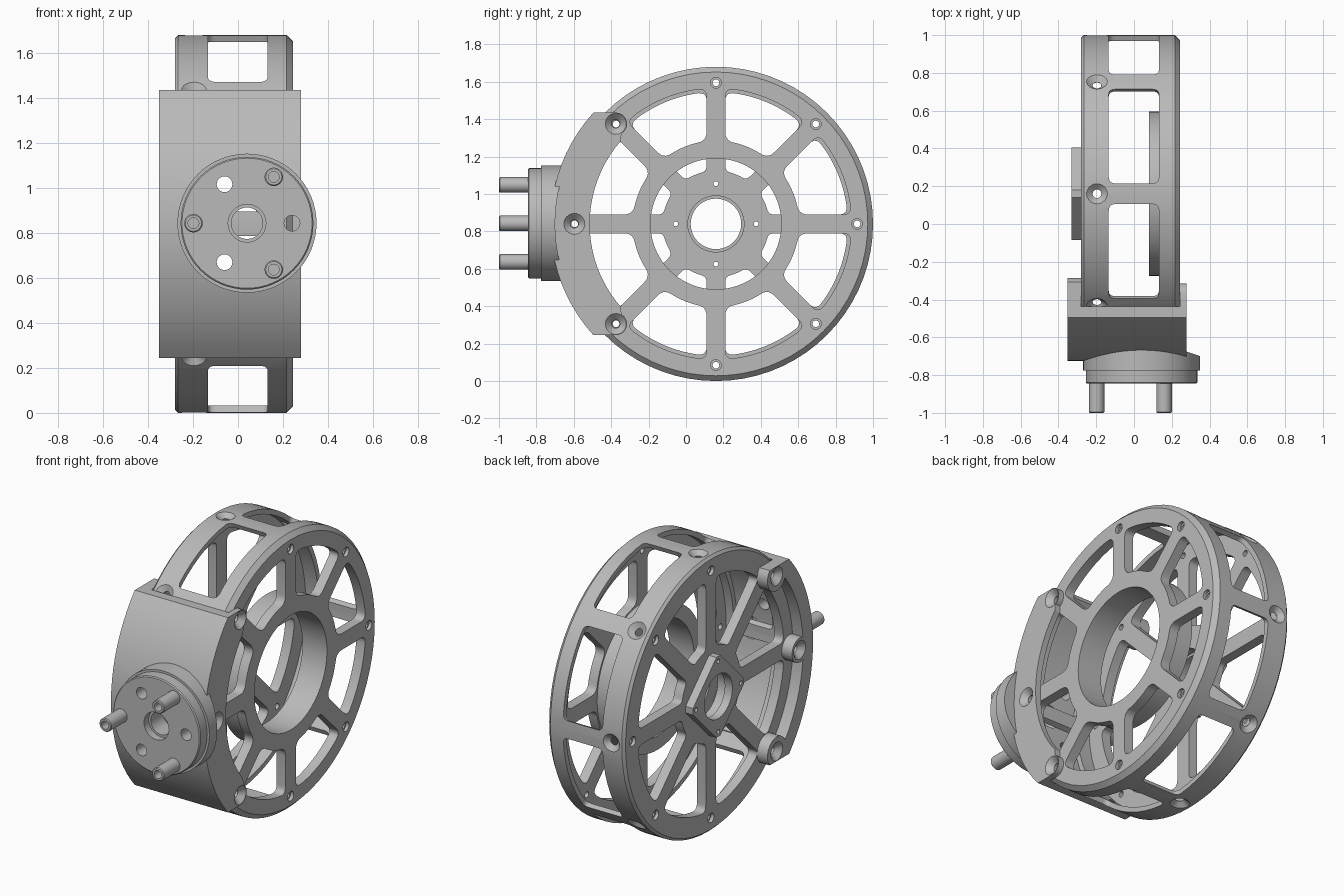
import bpy, bmesh, math
from mathutils import Matrix

if "Cube" in bpy.data.objects:
    bpy.data.objects.remove(bpy.data.objects["Cube"])

CY, CZ, SX = 0.16, 0.84, 0.004     # wheel centre and sideways offset
PI = math.pi
grey = bpy.data.materials.new("machined grey")
grey.diffuse_color = (0.49, 0.49, 0.49, 1)
grey.use_nodes = True
grey.node_tree.nodes["Principled BSDF"].inputs["Base Color"].default_value = grey.diffuse_color

# Local z runs along the wheel axle (world x)
WHEEL = Matrix.Translation((SX, CY, CZ)) @ Matrix(
    ((0, 0, 1, 0), (1, 0, 0, 0), (0, 1, 0, 0), (0, 0, 0, 1)))
# Local z runs along world y, through the coupling centre
COUPLING = Matrix.Translation((.04, 0, .843)) @ Matrix.Rotation(-PI / 2, 4, 'X')
# Local z runs outward along the wheel radius
OUTWARD = Matrix(((0, 0, 1, 0), (0, 1, 0, 0), (1, 0, 0, 0), (0, 0, 0, 1)))


def polar(r, a):
    return (r * math.cos(a), r * math.sin(a))


def arc(r, a0, a1, n, cx=0, cy=0):
    return [(cx + r * math.cos(a0 + (a1 - a0) * i / n),
             cy + r * math.sin(a0 + (a1 - a0) * i / n)) for i in range(n + 1)]


def bend(a, c, b, n=5):
    """Rounded corner from a to b around c."""
    out = []
    for i in range(n + 1):
        t = i / n
        out.append(tuple((1 - t) ** 2 * a[k] + 2 * t * (1 - t) * c[k] + t * t * b[k]
                         for k in (0, 1)))
    return out


def prism(bm, pts, h0, h1, mat):
    low = [bm.verts.new(mat @ Matrix.Translation((u, v, h0)).translation) for u, v in pts]
    top = [bm.verts.new(mat @ Matrix.Translation((u, v, h1)).translation) for u, v in pts]
    bm.faces.new(low)
    bm.faces.new(top)
    n = len(pts)
    for i in range(n):
        j = (i + 1) % n
        bm.faces.new((low[i], low[j], top[j], top[i]))


def lathe(bm, prof, mat, n=64):
    """Spin a closed (height, radius) profile around local z."""
    rings = []
    for k in range(n):
        a = 2 * PI * k / n
        rings.append([bm.verts.new(mat @ Matrix.Translation((*polar(r, a), h)).translation)
                      for h, r in prof])
    m = len(prof)
    for k in range(n):
        A, B = rings[k], rings[(k + 1) % n]
        for i in range(m):
            j = (i + 1) % m
            if prof[i][1] == 0 and prof[j][1] == 0:
                continue
            bm.faces.new((A[i], A[j], B[j], B[i]))
    bmesh.ops.remove_doubles(bm, verts=bm.verts[:], dist=1e-6)


def rod(bm, r, h0, h1, mat, n=20):
    lathe(bm, [(h0, 0), (h0, r), (h1, r), (h1, 0)], mat, n)


def finish(bm, name):
    bmesh.ops.recalc_face_normals(bm, faces=bm.faces[:])
    me = bpy.data.meshes.new(name)
    bm.to_mesh(me)
    bm.free()
    me.materials.append(grey)
    ob = bpy.data.objects.new(name, me)
    bpy.context.collection.objects.link(ob)
    return ob


def cut(ob, bm):
    """Subtract the shapes in bm from ob."""
    cutter = finish(bm, "cutter")
    cutter.hide_render = True
    mod = ob.modifiers.new("cut", 'BOOLEAN')
    mod.operation, mod.solver, mod.object = 'DIFFERENCE', 'EXACT', cutter
    dg = bpy.context.evaluated_depsgraph_get()
    dg.update()
    me = bpy.data.meshes.new_from_object(ob.evaluated_get(dg))
    ob.modifiers.clear()
    ob.data = me
    bpy.data.objects.remove(cutter)


def sector(r0, r1, w, f0, f1):
    """Rounded window between two spokes of width w."""
    def half(r):
        return PI / 8 - math.asin(w / 2 / r)
    a1, a0 = half(r1), half(r0)
    out = arc(r1, -(a1 - f1 / r1), a1 - f1 / r1, 12)
    out += bend(out[-1], polar(r1, a1), polar(r1 - f1, half(r1 - f1)))[1:]
    inn = arc(r0, a0 - f0 / r0, -(a0 - f0 / r0), 8)
    out += bend(polar(r0 + f0, half(r0 + f0)), polar(r0, a0), inn[0])
    out += inn[1:]
    out += bend(inn[-1], polar(r0, -a0), polar(r0 + f0, -half(r0 + f0)))[1:]
    out += bend(polar(r1 - f1, -half(r1 - f1)), polar(r1, -a1), out[0])[:-1]
    return out


def turn(k):
    return Matrix.Rotation(k * PI / 4, 4, 'Z')


# Wheel frame: two thin spoked plates joined by a thin band, with a deep right hub
bm = bmesh.new()
lathe(bm, [(-.27, .84), (.212, .84), (.24, .812), (.24, .35), (.075, .35), (.075, .435),
           (.18, .435), (.18, .81), (-.225, .81), (-.225, .15), (-.285, .15),
           (-.285, .825)], WHEEL, 72)
wheel = finish(bm, "wheel_frame")

# Spoke windows in the right and left plates
for r0, r1, x0, x1, f0 in ((.445, .725, .05, .3, .05), (.285, .705, -.35, -.1, .03)):
    bm = bmesh.new()
    for k in range(8):
        prism(bm, sector(r0, r1, .1, f0, .045), x0, x1, WHEEL @ turn(k + .5))
    cut(wheel, bm)

# Rim windows
bm = bmesh.new()
X0, X1, H, F = -.138, .128, .27, .035
win = (bend((X0, -H + F), (X0, -H), (X0 + F, -H)) + bend((X1 - F, -H), (X1, -H), (X1, -H + F))
       + bend((X1, H - F), (X1, H), (X1 - F, H)) + bend((X0 + F, H), (X0, H), (X0, H - F)))
for k in range(8):
    prism(bm, win, .65, .95, WHEEL @ turn(k + .5) @ OUTWARD)
cut(wheel, bm)

# Countersunk screw holes: radial ones in the rim, then axial ones in both faces
bm = bmesh.new()
for k in range(8):
    lathe(bm, [(.78, 0), (.78, .023), (.812, .023), (.84, .056), (.87, .09), (.87, 0)],
          WHEEL @ turn(k) @ OUTWARD @ Matrix.Translation((-.2, 0, 0)), 20)
cut(wheel, bm)
for s, face, inner in ((1, .24, .1), (-1, -.285, -.12)):
    bm = bmesh.new()
    for k in range(8):
        lathe(bm, [(inner, 0), (inner, .018), (face - s * .02, .018), (face - s * .02, .029),
                   (face + s * .02, .029), (face + s * .02, 0)],
              WHEEL @ turn(k) @ Matrix.Translation((.755, 0, 0)), 16)
    cut(wheel, bm)

# Diamond mounting boss on the left hub
bm = bmesh.new()
pts = []
for k in range(4):
    a = k * PI / 2
    for t in (-.02, .02):
        pts.append((.245 * math.cos(a) - t * math.sin(a), .245 * math.sin(a) + t * math.cos(a)))
prism(bm, pts, -.335, -.284, WHEEL)
boss = finish(bm, "diamond_boss")
for ob in (boss, wheel):
    bm = bmesh.new()
    for k in range(4):
        rod(bm, .013, -.4, -.1, WHEEL @ turn(2 * k) @ Matrix.Translation((.215, 0, 0)), 12)
    if ob is boss:
        rod(bm, .135, -.4, -.1, WHEEL, 48)
    cut(ob, bm)

# Curved front shroud
E = math.asin(.595 / .885)
I = math.asin(.595 / .843)
outer = arc(.885, PI - E, PI + E, 20)
bm = bmesh.new()
prism(bm, outer + arc(.843, PI + I, PI - I, 20), -.355, .275, WHEEL)
shroud = finish(bm, "front_shroud")

# Side cheeks: the right one is a broad crescent, the left one a slim crescent with bosses
RS, RI, C = .757, .79, .535


def meet(r):
    """Angle at the wheel centre where a boss of radius r meets the slim inner edge."""
    return math.acos((RS * RS + RI * RI - r * r) / (2 * RS * RI))


def mirrored(pts):
    return [(u, -v) for u, v in reversed(pts)]


ear_r = arc(.06, -PI / 3, PI / 2, 10, -C, C)
right_profile = outer + mirrored(ear_r) + arc(.675, PI * 1.228, PI * .772, 20) + ear_r

pe, pb = meet(.09), meet(.075)
p = polar(RI, .75 * PI + pe)
ear_l = arc(.09, math.atan2(p[1] - C, p[0] + C), math.asin(.06 / .09), 16, -C, C)
q = polar(RI, PI - pb)
b = math.atan2(q[1], q[0] + RS)
upper = arc(RI, PI - pb, .75 * PI + pe, 8)[1:-1]
left_profile = (outer + mirrored(ear_l) + mirrored(upper) + arc(.075, -b, b, 16, -RS, 0)
                + upper + ear_l)

cheeks = []
for name, prof, x0, x1, s in (("left_cheek", left_profile, -.355, -.284, -1),
                              ("right_cheek", right_profile, .239, .275, 1)):
    bm = bmesh.new()
    prism(bm, prof, x0, x1, WHEEL)
    cheek = finish(bm, name)
    face, back = (x1, x0 - .03) if s > 0 else (x0, x1 + .03)
    bm = bmesh.new()
    for k in (3, 4, 5):
        lathe(bm, [(back, 0), (back, .022), (face - s * .033, .022), (face, .056),
                   (face + s * .03, .056), (face + s * .03, 0)],
              WHEEL @ turn(k) @ Matrix.Translation((RS, 0, 0)), 24)
    cut(cheek, bm)
    cheeks.append(cheek)

# Round coupling, saddled onto the shroud
bm = bmesh.new()
lathe(bm, [(-.845, 0), (-.845, .289), (-.839, .295), (-.775, .295), (-.775, .309),
           (-.6, .309), (-.6, 0)], COUPLING, 64)
coupling = finish(bm, "coupling_disc")
bm = bmesh.new()
rod(bm, .86, -.6, .6, WHEEL, 96)
cut(coupling, bm)

# Centre bore and three through holes
for ob in (coupling, shroud):
    bm = bmesh.new()
    lathe(bm, [(-.95, 0), (-.95, .084), (-.80, .084), (-.80, .07), (-.5, .07), (-.5, 0)],
          COUPLING, 32)
    for k in range(3):
        rod(bm, .035, -.95, -.5,
            COUPLING @ Matrix.Translation((*polar(.2, k * 2 * PI / 3), 0)), 24)
    cut(ob, bm)

# Hollow drive pins
pins = []
for k in range(3):
    bm = bmesh.new()
    spot = Matrix.Translation((*polar(.238, PI / 3 + k * 2 * PI / 3), 0))
    lathe(bm, [(-.83, 0), (-.83, .041), (-.995, .041), (-1, .036), (-1, .024),
               (-.88, .024), (-.88, 0)], COUPLING @ spot, 24)
    pins.append(finish(bm, "drive_pin_%d" % (k + 1)))

# Smooth the curved walls and keep the machined edges crisp
for ob in [wheel, boss, shroud, coupling] + cheeks + pins:
    bpy.ops.object.select_all(action='DESELECT')
    ob.select_set(True)
    bpy.context.view_layer.objects.active = ob
    bpy.ops.object.shade_smooth_by_angle(angle=math.radians(25))
